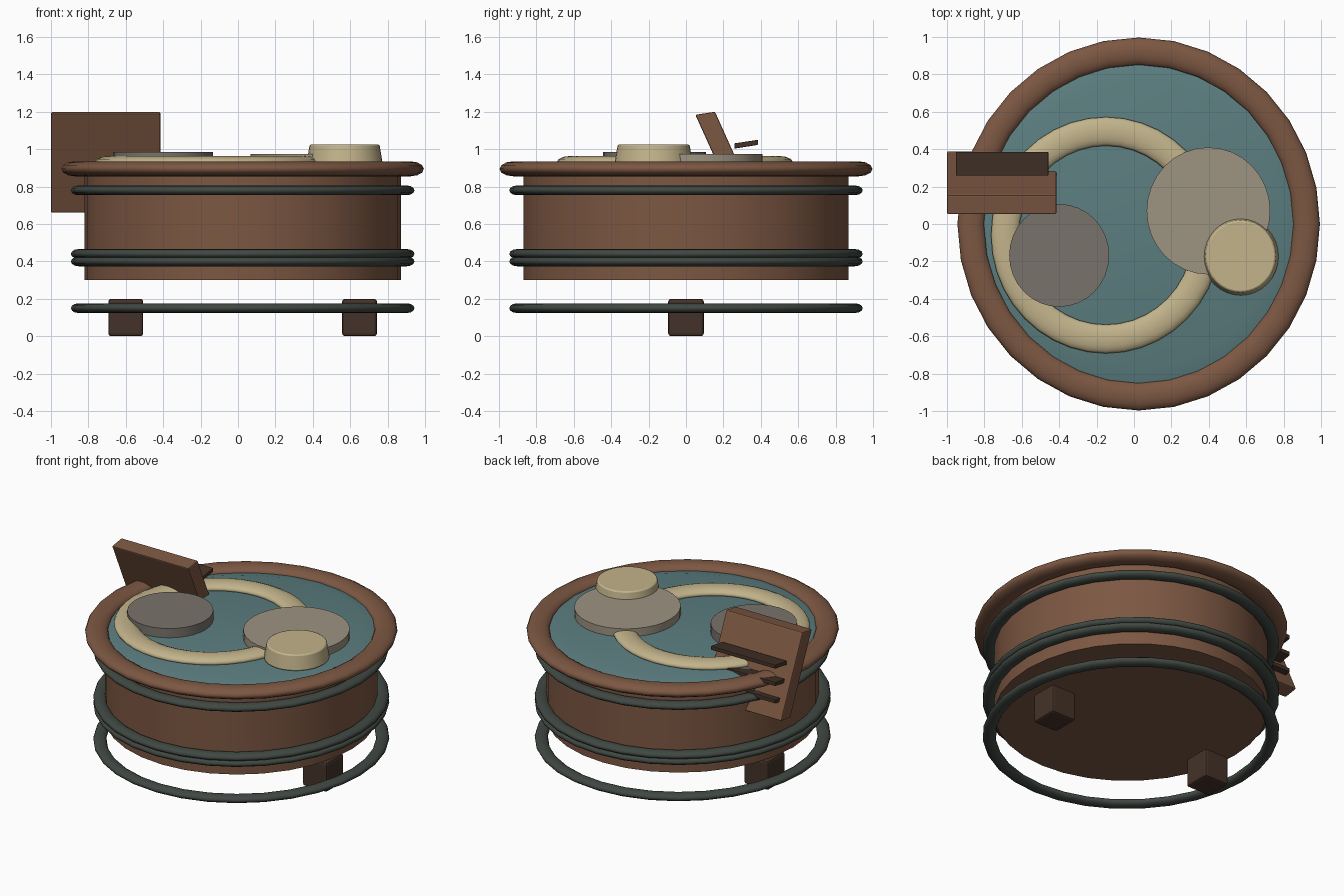
import bpy, bmesh, math
from mathutils import Vector

if "Cube" in bpy.data.objects:
    bpy.data.objects.remove(bpy.data.objects["Cube"])

CX = 0.025      # tub centre in x
SX = 0.972      # tub is slightly narrower in x


def mat(name, r, g, b):
    lin = [((c / 255 + 0.055) / 1.055) ** 2.4 for c in (r, g, b)]
    m = bpy.data.materials.new(name)
    m.diffuse_color = (*lin, 1)
    m.use_nodes = True
    m.node_tree.nodes["Principled BSDF"].inputs["Base Color"].default_value = m.diffuse_color
    return m


BROWN = mat("warm_wood", 124, 87, 66)
DARK = mat("dark_wood", 68, 50, 40)
HOOP = mat("hoop_iron", 64, 72, 66)
WATER = mat("teal_water", 92, 126, 128)
CREAM = mat("cream", 194, 179, 139)
STONE = mat("light_stone", 157, 147, 129)
SLATE = mat("dark_stone", 121, 115, 107)


def finish(obj, name, material, bevel=0, smooth=True):
    obj.name = name
    obj.data.materials.append(material)
    if bevel:
        b = obj.modifiers.new("bevel", 'BEVEL')
        b.width, b.segments = bevel, 2
    if smooth:
        bpy.ops.object.select_all(action='DESELECT')
        obj.select_set(True)
        bpy.context.view_layer.objects.active = obj
        bpy.ops.object.shade_smooth_by_angle(angle=math.radians(35))
    return obj


def torus(name, x, y, z, major, minor, height, material, seg=32):
    bpy.ops.mesh.primitive_torus_add(location=(x, y, z), major_segments=seg, minor_segments=12,
                                     major_radius=major, minor_radius=minor)
    o = bpy.context.object
    o.scale = (SX, 1, height / minor)
    return finish(o, name, material)


def disc(name, x, y, z0, z1, r0, r1, material, seg=32, sx=SX, bevel=0):
    bpy.ops.mesh.primitive_cone_add(vertices=seg, radius1=r0, radius2=r1, depth=z1 - z0,
                                    location=(x, y, (z0 + z1) / 2))
    o = bpy.context.object
    o.scale = (sx, 1, 1)
    return finish(o, name, material, bevel)


def slab(name, x0, x1, profile, material, bevel=0):
    """Side profile of (y, z) points extruded along x."""
    bm = bmesh.new()
    f = bm.faces.new([bm.verts.new((x0, y, z)) for y, z in profile])
    ext = bmesh.ops.extrude_face_region(bm, geom=[f])
    bmesh.ops.translate(bm, vec=Vector((x1 - x0, 0, 0)),
                        verts=[v for v in ext['geom'] if isinstance(v, bmesh.types.BMVert)])
    bmesh.ops.recalc_face_normals(bm, faces=bm.faces)
    me = bpy.data.meshes.new(name)
    bm.to_mesh(me)
    bm.free()
    o = bpy.data.objects.new(name, me)
    bpy.context.collection.objects.link(o)
    return finish(o, name, material, bevel, smooth=False)


# tub body, rim and hoops
disc("tub_body", CX, 0, 0.30, 0.89, 0.87, 0.87, BROWN)
torus("tub_rim", CX, 0, 0.895, 0.923, 0.074, 0.04, BROWN)
for i, z in enumerate((0.15, 0.40, 0.44, 0.78)):
    torus(f"hoop_{i + 1}", CX, 0, z, 0.903, 0.042, 0.026, HOOP)

# water with a softly sloped edge
disc("water", CX, 0, 0.895, 0.92, 0.87, 0.775, WATER, seg=24)

# feet
for side, x in (("left", CX - 0.625), ("right", CX + 0.625)):
    slab(f"foot_{side}", x - 0.093, x + 0.093,
         [(-0.095, 0), (0.095, 0), (0.095, 0.2), (-0.095, 0.2)], DARK, 0.015)

# things lying on the water
torus("foam_ring", -0.15, -0.06, 0.93, 0.555, 0.077, 0.034, CREAM, seg=40)
disc("dark_float", -0.40, -0.168, 0.92, 0.984, 0.275, 0.275, SLATE)
disc("light_float", 0.398, 0.07, 0.90, 0.975, 0.34, 0.34, STONE)
disc("cream_cup", 0.57, -0.173, 0.92, 1.025, 0.21, 0.192, CREAM, bevel=0.008)

# leaning step board with three treads
slab("step_board", -1.0, -0.415,
     [(0.05, 1.184), (0.155, 1.2), (0.391, 0.676), (0.286, 0.66)], BROWN, 0.008)
for i in range(3):
    z = 1.003 - 0.12 * i
    slab(f"step_tread_{i + 1}", -0.952, -0.458,
         [(0.258, z), (0.385, z + 0.02), (0.385, z + 0.047), (0.258, z + 0.028)], DARK, 0.004)
